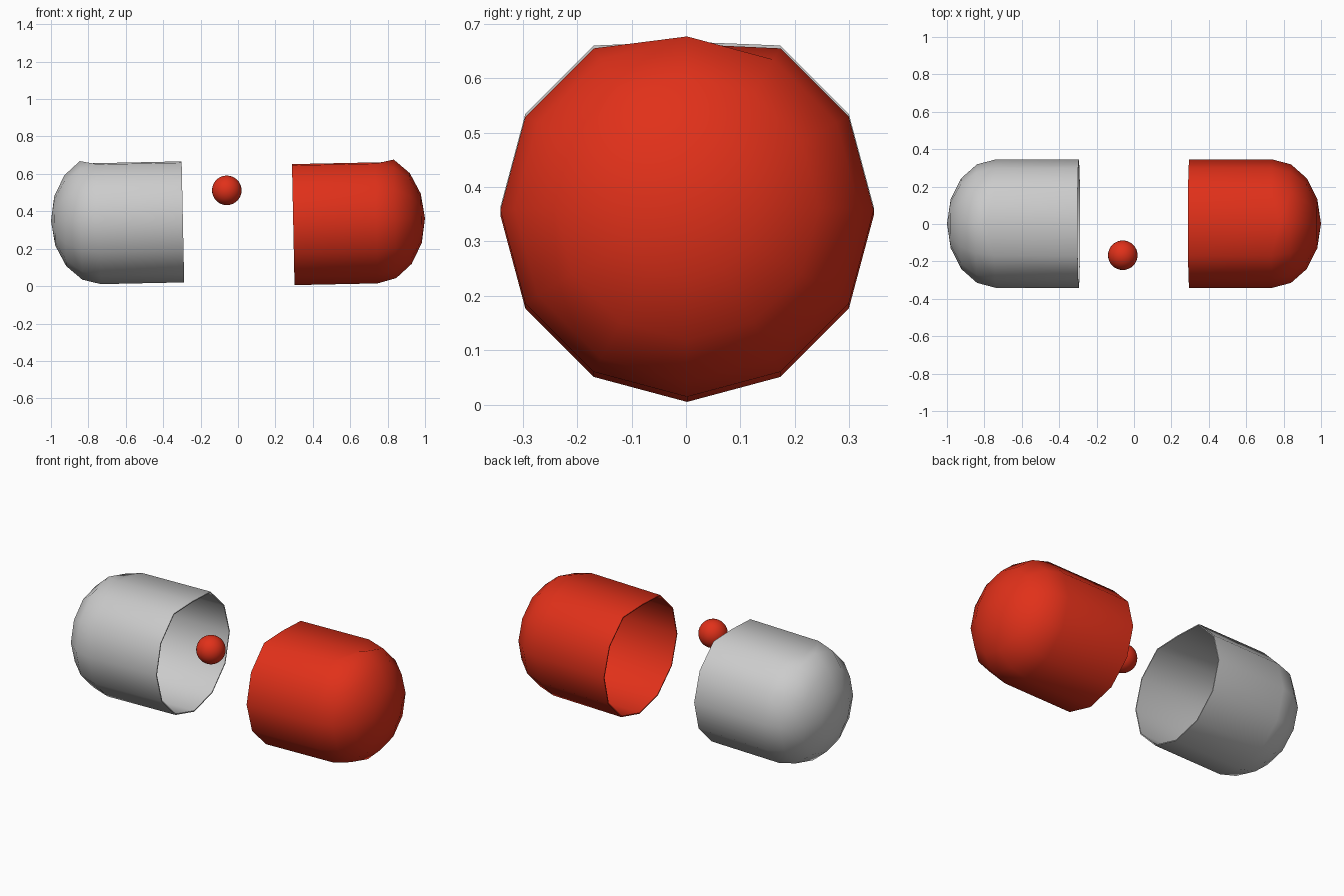
import bpy, bmesh, math

if "Cube" in bpy.data.objects:
    bpy.data.objects.remove(bpy.data.objects["Cube"])

SIDES = 12
R = 0.343          # radius of the shell
TOP = 0.304        # flattened height of the uppermost column
TILT = 0.021       # both halves lean slightly up towards +x
DOME_X, DOME_LEN = 0.74, 0.26

red = bpy.data.materials.new("red")
red.diffuse_color = (0.75, 0.03, 0.01, 1)
red.use_nodes = True
red.node_tree.nodes["Principled BSDF"].inputs["Base Color"].default_value = red.diffuse_color


def capsule_half(name, side, height, mat=None):
    """Open tube with a domed end; side is -1 (left) or 1 (right)."""
    bm = bmesh.new()
    # rings as (x, radius factor): open rim, then dome
    profile = [(0.295, 1.0)]
    for i in range(4):
        a = math.radians(22.5 * i)
        profile.append((DOME_X + DOME_LEN * math.sin(a), math.cos(a)))
    rings = []
    for n, (x, f) in enumerate(profile):
        ring = []
        for k in range(SIDES):
            a = 2 * math.pi * k / SIDES
            r, px = R * f, x
            if k == 0 and n < 2:           # flattened top column
                r = TOP
                px = x + (0.045 if n == 1 else 0)
            ring.append(bm.verts.new((side * px, r * math.sin(a), r * math.cos(a))))
        rings.append(ring)
    for a, b in zip(rings, rings[1:]):
        for k in range(SIDES):
            j = (k + 1) % SIDES
            bm.faces.new((a[k], a[j], b[j], b[k]))
    tip = bm.verts.new((side * (DOME_X + DOME_LEN), 0, 0))
    for k in range(SIDES):
        bm.faces.new((rings[-1][k], rings[-1][(k + 1) % SIDES], tip))
    # make normals point outwards
    bm.normal_update()
    if tip.link_faces[0].normal.x * side < 0:
        bmesh.ops.reverse_faces(bm, faces=bm.faces[:])
    for f in bm.faces:
        f.smooth = True
    for e in bm.edges:
        if e.is_boundary:
            e.smooth = False
    me = bpy.data.meshes.new(name)
    bm.to_mesh(me)
    bm.free()
    ob = bpy.data.objects.new(name, me)
    bpy.context.collection.objects.link(ob)
    ob.location = (0, 0.002, height)
    ob.rotation_euler = (0, -math.atan(TILT), 0)
    if mat:
        me.materials.append(mat)
    # thin wall
    wall = ob.modifiers.new("wall", 'SOLIDIFY')
    wall.thickness = 0.006
    wall.offset = -1
    return ob


# two open halves of the capsule
capsule_half("grey_capsule_half", -1, 0.369)
capsule_half("red_capsule_half", 1, 0.342, red)

# small ball floating between them
bpy.ops.mesh.primitive_uv_sphere_add(segments=32, ring_count=16, radius=0.079,
                                     location=(-0.06, -0.167, 0.512))
ball = bpy.context.object
ball.name = "red_ball"
bpy.ops.object.shade_smooth()
ball.data.materials.append(red)
